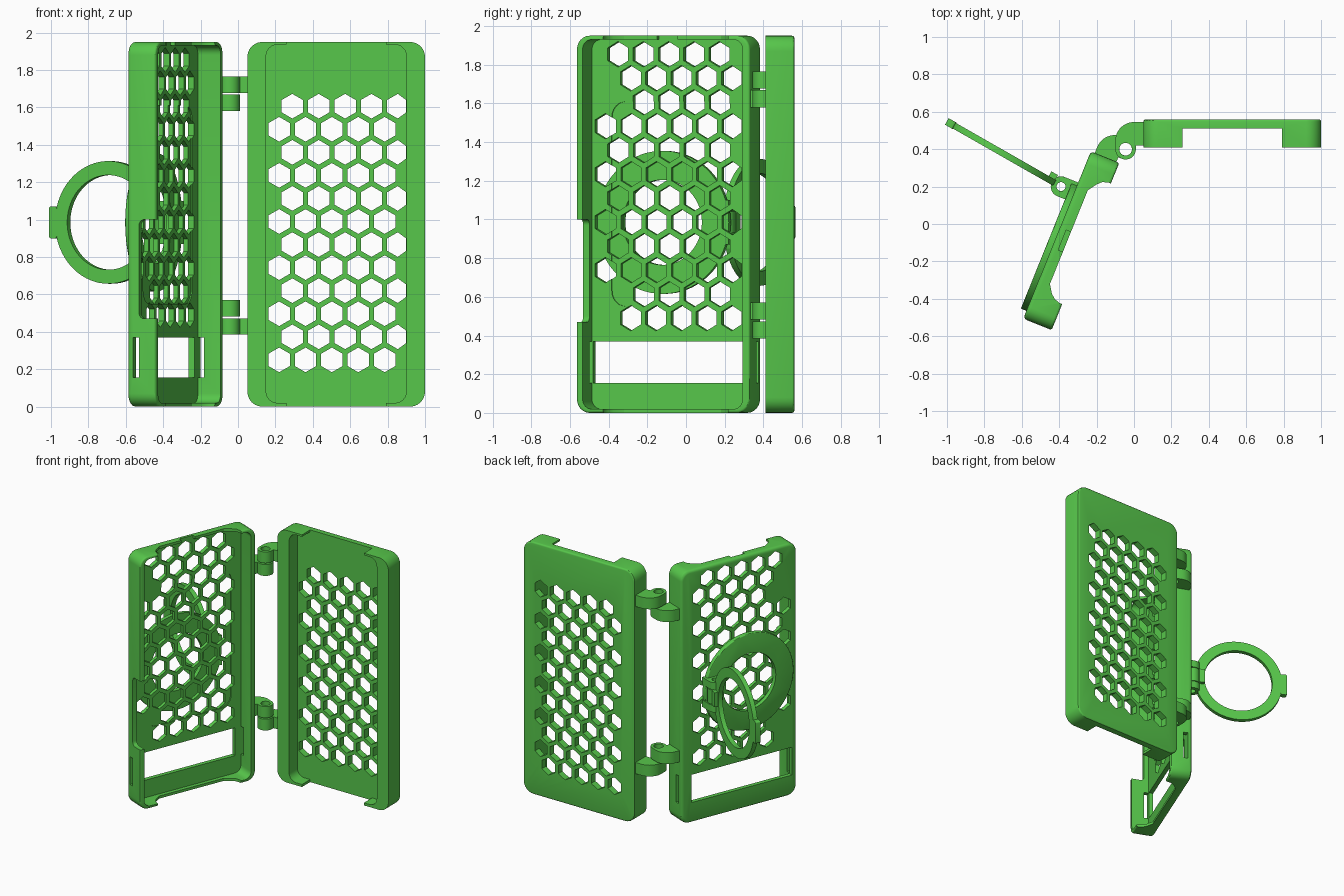
import bpy, bmesh, math
from mathutils import Matrix, Vector

if "Cube" in bpy.data.objects:
    bpy.data.objects.remove(bpy.data.objects["Cube"])

H = 1.95
HINGE = Vector((-0.045, 0.40, 0))
green = bpy.data.materials.new("green")
green.diffuse_color = (0.095, 0.57, 0.07, 1)
green.use_nodes = True
green.node_tree.nodes["Principled BSDF"].inputs["Base Color"].default_value = green.diffuse_color

# local frames: x = distance from hinge, y = depth towards the back, z = up
COVER = Matrix.Translation(HINGE)
CASE = COVER @ Matrix.Rotation(math.radians(68), 4, 'Z') @ Matrix.Diagonal((-1, 1, 1, 1))
RING = Matrix.Translation((-0.39, 0.20, 0)) @ Matrix.Rotation(math.radians(150.3), 4, 'Z')
ORDER = {'hz': lambda a, b, t: (a, t, b),
         'hd': lambda a, b, t: (a, b, t),
         'dz': lambda a, b, t: (t, a, b)}
parts = []


def arc(cx, cy, r, a0, a1, n):
    return [(cx + r * math.cos(math.radians(a0 + (a1 - a0) * i / n)),
             cy + r * math.sin(math.radians(a0 + (a1 - a0) * i / n))) for i in range(n + 1)]


def circle(cx, cy, r, n=48):
    return arc(cx, cy, r, 0, 360, n)[:-1]


def rrect(x0, x1, y0, y1, r, n=6):
    return (arc(x1 - r, y1 - r, r, 0, 90, n) + arc(x0 + r, y1 - r, r, 90, 180, n)
            + arc(x0 + r, y0 + r, r, 180, 270, n) + arc(x1 - r, y0 + r, r, 270, 360, n))


def rect(x0, x1, y0, y1):
    return [(x0, y0), (x1, y0), (x1, y1), (x0, y1)]


def prism(name, shapes, plane, lo, hi, bevel_lo=0, bevel_hi=0):
    """Extrude one or more outlines into a single object, in its local frame."""
    bm = bmesh.new()
    put = ORDER[plane]
    for pts in shapes:
        a = [bm.verts.new(put(*p, lo)) for p in pts]
        b = [bm.verts.new(put(*p, hi)) for p in pts]
        caps = [bm.faces.new(a), bm.faces.new(b)]
        for i in range(len(pts)):
            j = (i + 1) % len(pts)
            bm.faces.new((a[i], a[j], b[j], b[i]))
        bmesh.ops.recalc_face_normals(bm, faces=bm.faces)
        rims = [(list(f.edges), w) for f, w in zip(caps, (bevel_lo, bevel_hi))]
        for edges, w in rims:
            if w:
                bmesh.ops.bevel(bm, geom=edges, offset=w, segments=3, profile=0.5, affect='EDGES')
    bmesh.ops.recalc_face_normals(bm, faces=bm.faces)
    me = bpy.data.meshes.new(name)
    bm.to_mesh(me)
    bm.free()
    me.materials.append(green)
    ob = bpy.data.objects.new(name, me)
    bpy.context.collection.objects.link(ob)
    return ob


def part(frame, *args):
    ob = prism(*args)
    parts.append((ob, frame))
    return ob


def cut(ob, *args):
    """Subtract a prism from an object and discard the cutter."""
    c = prism("cutter", *args)
    c.hide_render = True
    m = ob.modifiers.new("cut", 'BOOLEAN')
    m.operation, m.solver, m.object = 'DIFFERENCE', 'EXACT', c
    bpy.context.view_layer.objects.active = ob
    bpy.ops.object.modifier_apply(modifier=m.name)
    bpy.data.objects.remove(c)


def hexagon(x, z, lo, hi, r=0.066):
    return [(min(max(px, lo), hi), pz) for px, pz in arc(x, z, r, 90, 390, 5)]


# cover tray with hexagon grille
cover = part(COVER, "cover", [rrect(0.095, 1.045, 0, H, 0.08)], 'hz', 0.01, 0.16, 0, 0.012)
cut(cover, [rrect(0.195, 0.945, 0.02, H - 0.015, 0.06)], 'hz', -0.1, 0.11)
cut(cover, [rect(0.305, 0.835, -0.1, 0.11)], 'hd', -0.1, 2.1)
holes = [hexagon(0.265 + 0.141 * k + 0.0705 * (i % 2), 0.25 + 0.1233 * i, 0.2, 0.944)
         for i in range(12) for k in range(5)]
cut(cover, holes, 'hz', 0.0, 0.3)

# phone tray
case = part(CASE, "case", [rrect(0.08, 1.045, 0, H, 0.07)], 'hz', 0.004, 0.168, 0.012, 0.02)
cut(case, [rrect(0.118, 1.01, 0.02, H - 0.02, 0.05)], 'hz', -0.1, 0.135)
# flared openings in the top and bottom walls
flare = [(0.2, -0.05), (0.2, 0.02), (0.21, 0.05), (0.235, 0.075), (0.28, 0.105),
         (0.82, 0.105), (0.865, 0.075), (0.885, 0.05), (0.895, 0.02), (0.895, -0.05)]
cut(case, [flare], 'hd', -0.1, 2.1)
cut(case, [rect(0.52, 0.635, 0.05, 0.132)], 'hd', 1.85, 2.1)
# button opening, side slots and lower window
cut(case, [rrect(-0.1, 0.1, 0.47, 1.0, 0.03)], 'dz', 0.97, 1.2)
cut(case, [rect(0.1, 0.134, 0.155, 0.37)], 'dz', 0.0, 1.2)
cut(case, [rect(0.168, 1.005, 0.155, 0.37)], 'hz', 0.0, 0.3)
# shallow floor recess
cut(case, [rrect(0.2, 0.9, 0.55, 1.61, 0.08)], 'hz', 0.1, 0.142)
row_counts = [5, 4, 6, 5, 6, 5, 6, 5, 6, 4, 5, 5]
holes = [hexagon(0.231 + 0.141 * k + 0.0705 * (i % 2), 0.49 + 0.124 * i, 0.177, 1.0)
         for i, n in enumerate(row_counts) for k in range(n)]
cut(case, holes, 'hz', 0.0, 0.3)

# curved hinge knuckles
arm = ([(0.11, 0.02), (0.055, 0.02)] + arc(0, 0, 0.055, 0, -180, 16)
       + arc(0.045, 0.045, 0.1, 180, 90, 10) + [(0.11, 0.145)])
for name, M, z0, z1 in (("cover_knuckle_upper", COVER, 1.678, 1.765),
                        ("case_knuckle_upper", CASE, 1.58, 1.668),
                        ("case_knuckle_lower", CASE, 0.482, 0.57),
                        ("cover_knuckle_lower", COVER, 0.385, 0.472)):
    k = part(M, name, [arm], 'hd', z0, z1)
    cut(k, [circle(0, 0, 0.034, 24)], 'hd', z0 - 0.1, z1 + 0.1)

# round mounting plate on the back of the case
plate = part(CASE, "ring_plate", [circle(0.63, 0.985, 0.37, 72)], 'hz', 0.166, 0.2, 0, 0.006)
cut(plate, [circle(0.63, 0.985, 0.22, 64)], 'hz', 0.0, 0.4)

# plate lugs
lug = [(0.37, 0.19)] + arc(0.315, 0.245, 0.055, 0, 180, 16) + [(0.26, 0.16)]
for side, z0 in (("lower", 0.87), ("upper", 1.045)):
    k = part(CASE, "plate_lug_" + side, [lug], 'hd', z0, z0 + 0.055)
    cut(k, [circle(0.315, 0.245, 0.024, 24)], 'hd', z0 - 0.1, z0 + 0.15)

# swivelling finger ring with barrel, stop and pull tab
ring = part(RING, "finger_ring", [circle(0.34, 0.985, 0.328, 72)], 'hz', -0.017, 0.017)
cut(ring, [circle(0.34, 0.985, 0.253, 72)], 'hz', -0.1, 0.1)
cut(ring, [rect(-0.1, 0.04, 0.8, 1.2)], 'hz', -0.1, 0.1)
barrel = part(RING, "ring_barrel", [circle(0, 0, 0.055, 32)], 'hd', 0.93, 1.04)
cut(barrel, [circle(0, 0, 0.024, 24)], 'hd', 0.8, 1.2)
part(RING, "barrel_stop", [rect(0.045, 0.085, -0.045, 0.01)], 'hd', 0.93, 1.04)
part(RING, "ring_tab", [rrect(0.655, 0.703, 0.9, 1.07, 0.012)], 'hz', -0.02, 0.02)

# swing every part into its open position
for ob, frame in parts:
    ob.data.transform(frame)
    if frame.determinant() < 0:
        ob.data.flip_normals()
    ob.select_set(True)
bpy.context.view_layer.objects.active = cover
bpy.ops.object.shade_smooth_by_angle(angle=math.radians(30))
